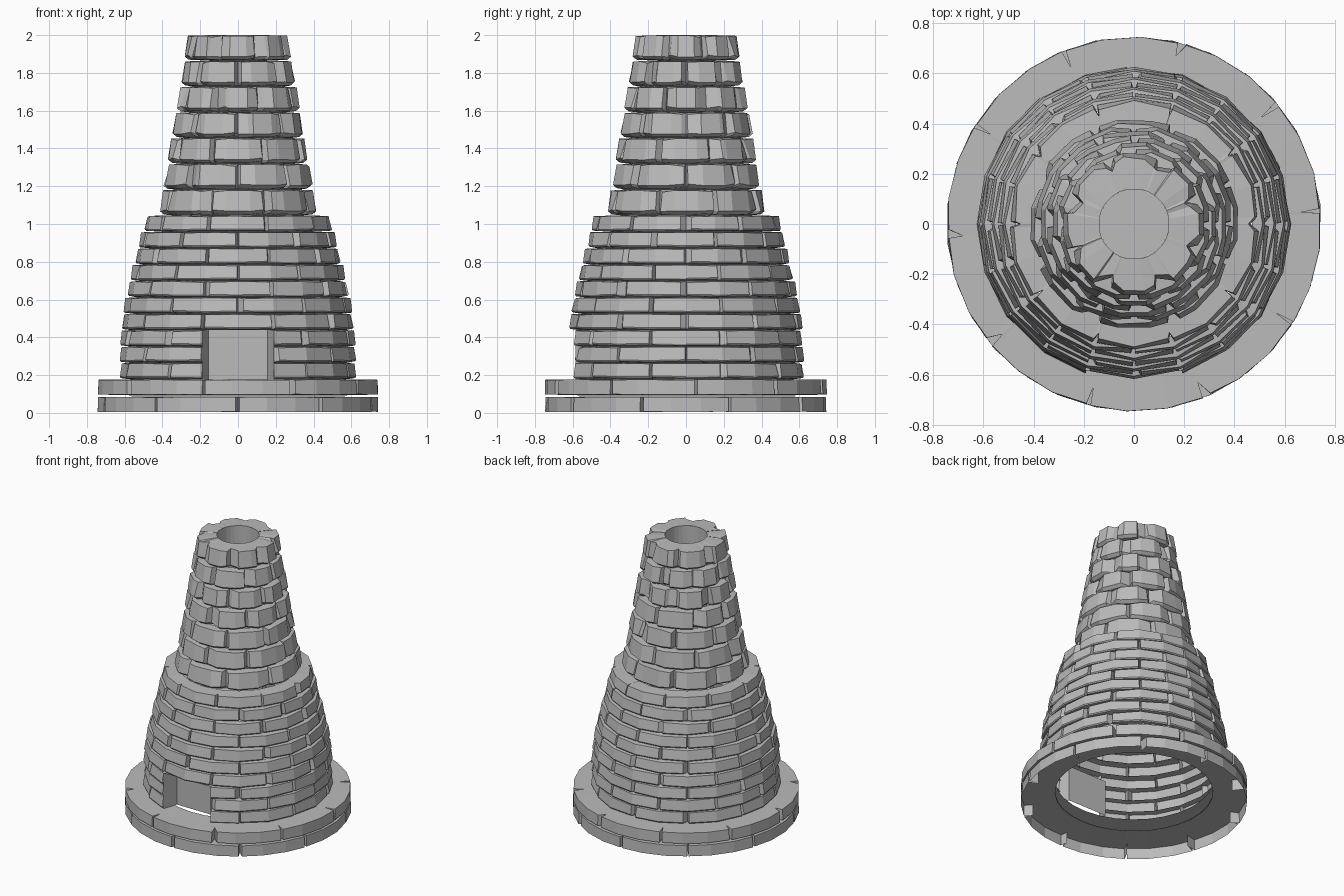
import bpy, bmesh, math, random

random.seed(4)
if "Cube" in bpy.data.objects:
    bpy.data.objects.remove(bpy.data.objects["Cube"], do_unlink=True)

stone = bpy.data.materials.new("grey stone")
stone.use_nodes = True
GREY = (0.5, 0.5, 0.5, 1)
stone.diffuse_color = GREY
stone.node_tree.nodes["Principled BSDF"].inputs["Base Color"].default_value = GREY

FRONT = -math.pi / 2
DOOR = math.radians(18)


def finish(bm, name):
    mesh = bpy.data.meshes.new(name)
    bm.to_mesh(mesh)
    bm.free()
    mesh.materials.append(stone)
    obj = bpy.data.objects.new(name, mesh)
    bpy.context.collection.objects.link(obj)


def polar(bm, r, a, z):
    return bm.verts.new((r * math.cos(a), r * math.sin(a), z))


def course(bm, r, r_in, z0, z1, bricks, shift=0.0, mids=(0.5,), notch=0.06,
           gap=0.012, rough=0.008, lean=0.012, chamfer=0.01, door=False, bottom=True):
    """One hollow ring of bricks with V-shaped joints cut into its outside."""
    step = math.tau / bricks
    columns = []  # (angle, depth of cut, roughness)
    for i in range(bricks):
        a = FRONT + (i + shift) * step
        # some brick corners are chipped wider than others
        left, right = (gap / r * random.choice((0.5, 0.7, 1, 1.3, 3)) for _ in range(2))
        columns.append((a, notch * random.uniform(0.7, 1.1), 0))
        columns.append((a + left, 0, rough))
        columns += [(a + step * m, 0, rough * 0.3) for m in mids]
        columns.append((a + step - right, 0, rough))
    rings = []
    for a, cut, j in columns:
        away = abs((a - FRONT + math.pi) % math.tau - math.pi)
        if door and away < DOOR - 0.001:
            rings.append(None)
            continue
        ro = r - cut - random.uniform(0, j)
        top = z1 - 0.002 - random.uniform(0, j) * 0.5
        low = z0 + 0.005 + random.uniform(0, j) * 0.5
        shoulder = low + (z1 - z0) * (0.08 + 2 * chamfer)
        ring = [polar(bm, ro - chamfer, a, low), polar(bm, ro, a, shoulder),
                polar(bm, ro - lean - random.uniform(0, j), a, top),
                polar(bm, r_in, a, z1)]
        rings.append([polar(bm, r_in, a, z0)] + ring if bottom else ring)
    for k, ring in enumerate(rings):
        other = rings[(k + 1) % len(rings)]
        if ring and other:
            for p in range(len(ring) - 1):
                bm.faces.new((ring[p], other[p], other[p + 1], ring[p + 1]))


# Two-step plinth, open underneath
for name, z, shift, bottom in (("plinth_lower", 0.0, 0.0, False), ("plinth_upper", 0.092, 0.61, True)):
    bm = bmesh.new()
    course(bm, 0.747, 0.52, z, z + 0.086, 10, shift, (0.33, 0.67), 0.08, 0.01,
           0.005, 0.0, 0.0, bottom=bottom)
    finish(bm, name)

# Oven wall: ten courses curving inwards, with the doorway in the lowest three
WALL_RADII = (0.627, 0.627, 0.625, 0.62, 0.607, 0.588, 0.568, 0.547, 0.525, 0.502)
WALL_BASE, WALL_STEP = 0.178, 0.0867
bm = bmesh.new()
for i, r in enumerate(WALL_RADII):
    z = WALL_BASE + i * WALL_STEP
    r_in = r - 0.055 if i < 9 else 0.39
    course(bm, r, r_in, z, z + WALL_STEP, 10, 0.5 * (i % 2), notch=0.045,
           gap=0.01, rough=0.012, lean=0.008, chamfer=0.004, door=i < 3)
finish(bm, "oven_wall")

# Chimney: seven rougher, tapering courses, the highest closing in to the flue
CHIMNEY_BASE = WALL_BASE + 10 * WALL_STEP
CHIMNEY_STEP = (2.0 - CHIMNEY_BASE) / 7
FLUE = 0.14
bm = bmesh.new()
for i in range(7):
    z = CHIMNEY_BASE + i * CHIMNEY_STEP
    r = 0.422 - 0.0225 * i
    course(bm, r, FLUE if i == 6 else r - 0.08, z, z + CHIMNEY_STEP, 8,
           0.5 * ((i + 1) % 2), (0.3, 0.7), 0.055, 0.02, 0.024, 0.014, 0.02)
finish(bm, "chimney")

# Flue tube with a closed bottom
bm = bmesh.new()
floor = bmesh.ops.create_circle(bm, cap_ends=True, segments=32, radius=FLUE)
bmesh.ops.translate(bm, verts=bm.verts, vec=(0, 0, CHIMNEY_BASE + 0.01))
rim = bmesh.ops.extrude_edge_only(bm, edges=bm.edges[:])
for v in rim["geom"]:
    if isinstance(v, bmesh.types.BMVert):
        v.co.z = 2.0
finish(bm, "flue")

# Door niche: two jambs, a back panel and a lintel underside
bm = bmesh.new()
door_top = WALL_BASE + 3 * WALL_STEP
path = [(0.615, -DOOR), (0.505, -DOOR), (0.505, DOOR), (0.615, DOOR)]
low, high = ([polar(bm, r, FRONT + a, z) for r, a in path] for z in (WALL_BASE, door_top))
for i in range(3):
    bm.faces.new((low[i], low[i + 1], high[i + 1], high[i]))
bm.faces.new(high)
finish(bm, "door_niche")
